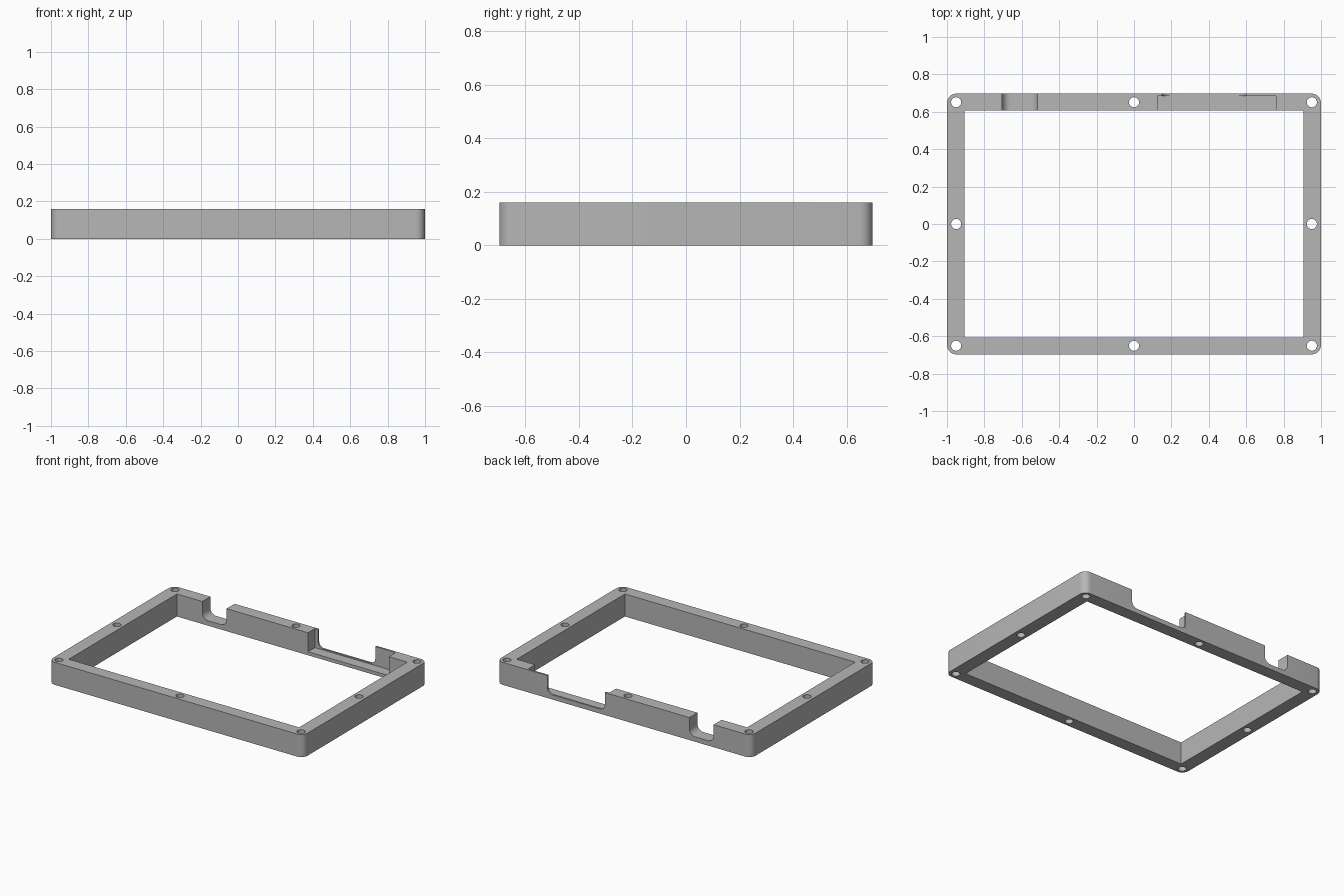
import bpy, bmesh
from math import cos, sin, pi

cube = bpy.data.objects.get("Cube")
if cube:
    bpy.data.objects.remove(cube, do_unlink=True)

HX, HY, HEIGHT = 1.0, 0.697, 0.16
IN_X, IN_Y = 0.905, 0.607

grey = bpy.data.materials.new("plain grey")
grey.use_nodes = True
colour = (0.47, 0.47, 0.47, 1)
grey.diffuse_color = colour
grey.node_tree.nodes["Principled BSDF"].inputs["Base Color"].default_value = colour


def rounded_prism(name, u, v, depth, radius=0.0, axis="Z", steps=8):
    """Rounded rectangle (u and v ranges) extruded over the depth range."""
    outline = []
    corners = [(u[1], v[1], 1, 1), (u[0], v[1], -1, 1),
               (u[0], v[0], -1, -1), (u[1], v[0], 1, -1)]
    for i, (cu, cv, su, sv) in enumerate(corners):
        count = steps if radius else 0
        for k in range(count + 1):
            a = (i + k / max(count, 1)) * pi / 2
            outline.append((cu - su * radius + radius * cos(a),
                            cv - sv * radius + radius * sin(a)))
    bm = bmesh.new()
    place = (lambda p, d: (p[0], p[1], d)) if axis == "Z" else (lambda p, d: (p[0], d, p[1]))
    verts = [bm.verts.new(place(p, depth[0])) for p in outline]
    bmesh.ops.remove_doubles(bm, verts=bm.verts[:], dist=1e-5)
    face = bm.faces.new([w for w in verts if w.is_valid])
    ext = bmesh.ops.extrude_face_region(bm, geom=[face])
    shift = depth[1] - depth[0]
    bmesh.ops.translate(bm, verts=[g for g in ext["geom"] if isinstance(g, bmesh.types.BMVert)],
                        vec=(0, 0, shift) if axis == "Z" else (0, shift, 0))
    bmesh.ops.recalc_face_normals(bm, faces=bm.faces[:])
    mesh = bpy.data.meshes.new(name)
    bm.to_mesh(mesh)
    bm.free()
    obj = bpy.data.objects.new(name, mesh)
    bpy.context.collection.objects.link(obj)
    mesh.materials.append(grey)
    return obj


def activate(obj):
    bpy.ops.object.select_all(action="DESELECT")
    obj.select_set(True)
    bpy.context.view_layer.objects.active = obj


def cut(target, cutter):
    cutter.hide_render = True
    mod = target.modifiers.new("cut", "BOOLEAN")
    mod.operation, mod.solver, mod.object = "DIFFERENCE", "EXACT", cutter
    activate(target)
    bpy.ops.object.modifier_apply(modifier=mod.name)
    bpy.data.objects.remove(cutter, do_unlink=True)


# Rounded outer body with a square-cornered opening
frame = rounded_prism("frame", (-HX, HX), (-HY, HY), (0, HEIGHT), 0.05)
cut(frame, rounded_prism("opening", (-IN_X, IN_X), (-IN_Y, IN_Y), (-0.1, 0.3)))

# Screw holes at the corners and the middle of each side
R = 0.027
for i in (-1, 0, 1):
    for j in (-1, 0, 1):
        if i or j:
            x, y = i * 0.951, j * 0.651
            cut(frame, rounded_prism("screw_hole", (x - R, x + R), (y - R, y + R),
                                     (-0.1, 0.3), R))

# Round-bottomed notch through the rear rail
cut(frame, rounded_prism("small_notch", (-0.705, -0.515), (0.035, 0.4), (0.5, 0.8), 0.045, "Y"))

# Wide rear port: inner pocket leaving a thin outer lip, then a slot through the lip
cut(frame, rounded_prism("port_pocket", (0.125, 0.76), (0.5, 0.684), (0.025, 0.4)))
cut(frame, rounded_prism("port_slot", (0.15, 0.6), (0.033, 0.4), (0.65, 0.8), 0.04, "Y"))

activate(frame)
bpy.ops.object.shade_smooth_by_angle(angle=pi / 6)
